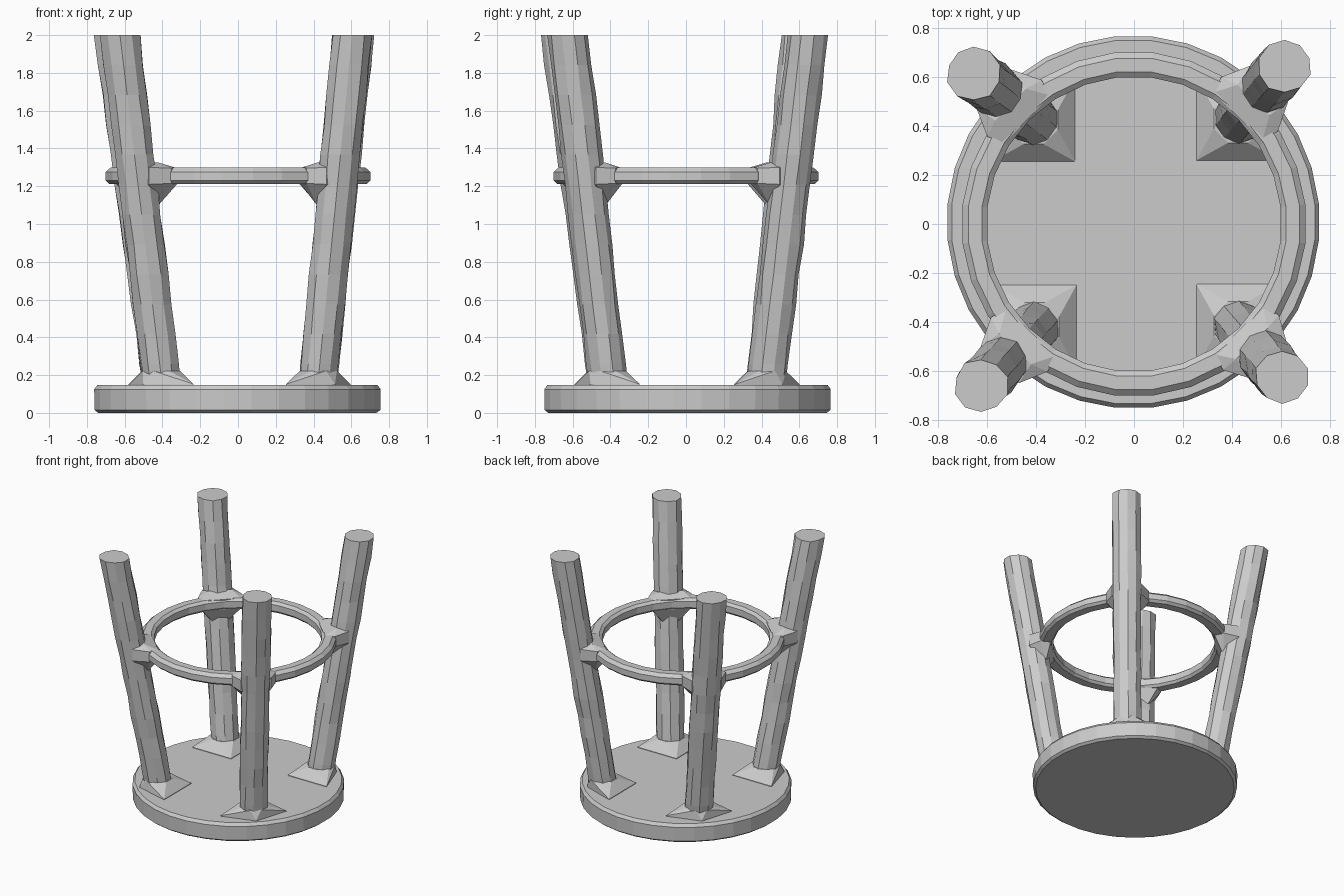
import bpy, bmesh, math, random
from mathutils import Vector

if "Cube" in bpy.data.objects:
    bpy.data.objects.remove(bpy.data.objects["Cube"])

random.seed(4)


def make_object(name, bm):
    bmesh.ops.recalc_face_normals(bm, faces=bm.faces)
    mesh = bpy.data.meshes.new(name)
    bm.to_mesh(mesh)
    bm.free()
    ob = bpy.data.objects.new(name, mesh)
    bpy.context.collection.objects.link(ob)
    return ob


def skin(bm, rings, closed=False):
    # Bridge successive vertex loops with quads, capping open ends
    n = len(rings[0])
    count = len(rings) if closed else len(rings) - 1
    for i in range(count):
        a, b = rings[i], rings[(i + 1) % len(rings)]
        for j in range(n):
            k = (j + 1) % n
            bm.faces.new((a[j], a[k], b[k], b[j]))
    if not closed:
        bm.faces.new(rings[0])
        bm.faces.new(rings[-1])


def circle(bm, cx, cy, z, r, n, jitter=0.0):
    out = []
    for j in range(n):
        a = 2 * math.pi * (j + 0.5) / n
        rr = r + random.uniform(-jitter, jitter)
        out.append(bm.verts.new((cx + rr * math.cos(a), cy + rr * math.sin(a), z)))
    return out


def lathe(name, profile, n, closed, cx=0.0, cy=0.0):
    bm = bmesh.new()
    skin(bm, [circle(bm, cx, cy, z, r, n) for r, z in profile], closed)
    return make_object(name, bm)


def hull(name, points):
    bm = bmesh.new()
    for p in points:
        bm.verts.new(p)
    res = bmesh.ops.convex_hull(bm, input=bm.verts)
    bmesh.ops.delete(bm, geom=[v for v in bm.verts if not v.link_faces], context='VERTS')
    return make_object(name, bm)


# Seat disc, resting upside down on the ground
lathe("seat", [(0.74, 0.0), (0.76, 0.015), (0.762, 0.125), (0.745, 0.148)], 32, False, -0.003, 0.008)

# Round footrest ring with chamfered section
lathe("footrest_ring", [(0.62, 1.212), (0.685, 1.212), (0.705, 1.23), (0.705, 1.275),
                        (0.68, 1.298), (0.625, 1.298), (0.603, 1.28), (0.603, 1.23)], 28, True)

# Legs: name, foot at the seat, free end
legs = [("back_left", (-0.41, 0.425), (-0.655, 0.615)),
        ("back_right", (0.425, 0.43), (0.615, 0.645)),
        ("front_left", (-0.405, -0.42), (-0.625, -0.66)),
        ("front_right", (0.425, -0.415), (0.605, -0.625))]

for name, foot, end in legs:
    z0, z1 = 0.18, 2.0

    def axis(z):
        t = (z - z0) / (z1 - z0)
        return Vector((foot[0] + (end[0] - foot[0]) * t, foot[1] + (end[1] - foot[1]) * t))

    # Splayed, slightly hand-hewn leg
    bm = bmesh.new()
    rings = []
    steps = 13
    for i in range(steps):
        z = 0.1 + (z1 - 0.1) * i / (steps - 1)
        c = axis(z)
        rings.append(circle(bm, c.x, c.y, z, 0.103 + 0.007 * z / 2, 10, 0.005))
    skin(bm, rings)
    make_object(name + "_leg", bm)

    # Low pyramid collar where the leg meets the seat
    pts = []
    for dx, dy in ((-1, -1), (1, -1), (1, 1), (-1, 1)):
        p = Vector((foot[0] + 0.17 * dx, foot[1] + 0.17 * dy))
        if p.length > 0.72:
            p *= 0.72 / p.length
        pts += [(p.x, p.y, 0.13), (p.x, p.y, 0.152)]
    for j in range(8):
        a = math.pi * (j + 0.5) / 4
        pts.append((foot[0] + 0.107 * math.cos(a), foot[1] + 0.107 * math.sin(a), 0.222))
    hull(name + "_collar", pts)

    # Gusset joining the leg to the footrest ring
    c = axis(1.25)
    u = c.normalized()
    v = Vector((-u.y, u.x))
    r = c.length
    local = []
    for s in (-1, 1):
        local += [(0.61, s * 0.14, 1.215), (0.61, s * 0.14, 1.295),
                  (0.68, s * 0.16, 1.215), (0.68, s * 0.16, 1.295),
                  (r - 0.07, s * 0.09, 1.325), (r + 0.02, s * 0.108, 1.30),
                  (r + 0.02, s * 0.108, 1.21), (r - 0.10, s * 0.05, 1.09)]
    hull(name + "_gusset", [(*(u * a + v * b), z) for a, b, z in local])
